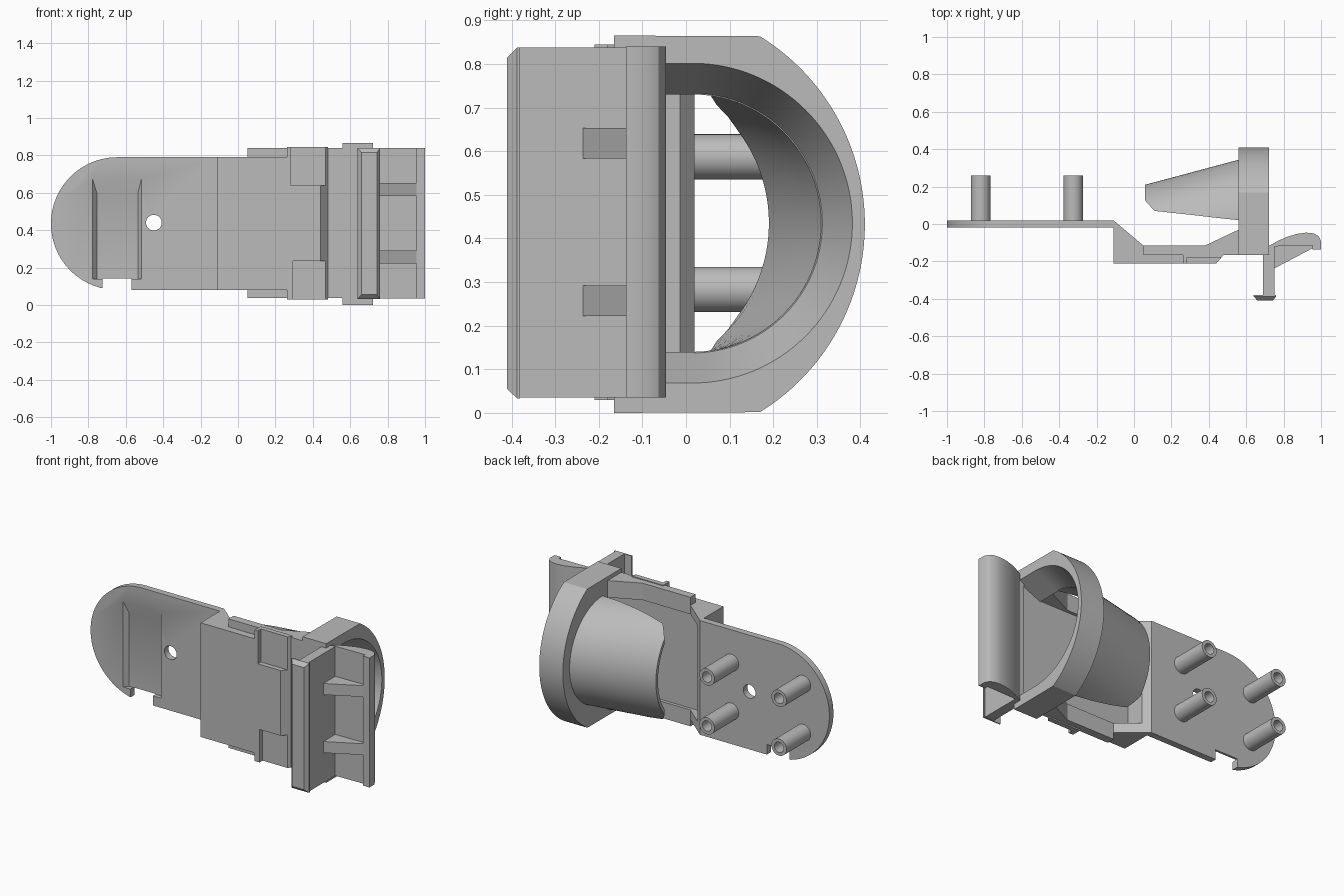
import bpy, bmesh, math
from mathutils import Vector

if "Cube" in bpy.data.objects:
    bpy.data.objects.remove(bpy.data.objects["Cube"])

GREY = (0.5, 0.5, 0.5, 1)
mat = bpy.data.materials.new("plain grey")
mat.use_nodes = True
mat.diffuse_color = GREY
mat.node_tree.nodes["Principled BSDF"].inputs["Base Color"].default_value = GREY

MID = 0.435   # height of the symmetry line


def loft(name, loops, cyclic=False):
    """Skin matching loops; cap the ends, or join last to first if cyclic."""
    bm = bmesh.new()
    rows = [[bm.verts.new(p) for p in loop] for loop in loops]
    n = len(rows[0])
    for a, b in zip(rows, rows[1:] + (rows[:1] if cyclic else [])):
        for i in range(n):
            j = (i + 1) % n
            bm.faces.new((a[i], a[j], b[j], b[i]))
    if not cyclic:
        bm.faces.new(rows[0])
        bm.faces.new(rows[-1])
    bmesh.ops.recalc_face_normals(bm, faces=bm.faces)
    mesh = bpy.data.meshes.new(name)
    bm.to_mesh(mesh)
    bm.free()
    ob = bpy.data.objects.new(name, mesh)
    bpy.context.collection.objects.link(ob)
    mesh.materials.append(mat)
    return ob


def prism(name, pts, axis, lo, hi):
    """Extrude a profile along x (pts are y,z), y (x,z) or z (x,y)."""
    def place(p, t):
        v = list(p)
        v.insert("xyz".index(axis), t)
        return Vector(v)
    return loft(name, [[place(p, t) for p in pts] for t in (lo, hi)])


def box(name, x, y, z):
    return prism(name, [(x[0], y[0]), (x[1], y[0]), (x[1], y[1]), (x[0], y[1])], "z", *z)


def rect(x0, x1, z0, z1, y):
    return [(x0, y, z0), (x1, y, z0), (x1, y, z1), (x0, y, z1)]


def arc(c, r, a0, a1, n):
    return [(c[0] + r * math.cos(a0 + (a1 - a0) * i / n),
             c[1] + r * math.sin(a0 + (a1 - a0) * i / n)) for i in range(n + 1)]


def boolean(ob, tool, op="DIFFERENCE"):
    mod = ob.modifiers.new("cut", "BOOLEAN")
    mod.operation, mod.object, mod.solver = op, tool, "EXACT"
    bpy.context.view_layer.objects.active = ob
    bpy.ops.object.modifier_apply(modifier=mod.name)
    bpy.data.objects.remove(tool)


def smooth(ob):
    bpy.ops.object.select_all(action="DESELECT")
    ob.select_set(True)
    bpy.context.view_layer.objects.active = ob
    bpy.ops.object.shade_smooth_by_angle(angle=math.radians(30))


PI = math.pi

# Rounded mounting plate with hole, edge notch and ramped finger recess
plate = prism("mounting_plate",
              arc((-0.645, MID), 0.355, PI / 2, 1.5 * PI, 48) + [(-0.11, 0.08), (-0.11, 0.79)],
              "y", -0.02, 0.02)
boolean(plate, prism("hole", arc((-0.45, MID + 0.005), 0.042, 0, 2 * PI, 32)[:-1], "y", -0.1, 0.1))
boolean(plate, box("notch", (-0.725, -0.57), (-0.1, 0.1), (0, 0.142)))
boolean(plate, loft("recess", [rect(-0.778, -0.516, 0.14, 0.675, -0.021),
                               rect(-0.755, -0.535, 0.14, 0.6, 0.006)]))
smooth(plate)

# Hollow standoffs on the back
for side, x in (("outer", -0.82), ("inner", -0.325)):
    for level, z in (("lower", 0.283), ("upper", 0.587)):
        loops = [[(px, y, pz) for px, pz in arc((x, z), r, 0, 2 * PI, 32)[:-1]]
                 for r, y in ((0.052, 0.01), (0.052, 0.258), (0.032, 0.258), (0.032, 0.02))]
        smooth(loft(f"{side}_{level}_standoff", loops))

# Central housing with its widened flanges
body = prism("housing", [(-0.11, 0.02), (0.05, -0.115), (0.38, -0.115), (0.56, -0.03),
                         (0.56, -0.165), (0.48, -0.165), (0.44, -0.21), (-0.11, -0.21)],
             "z", 0.08, 0.79)
boolean(body, prism("flange", [(0.05, -0.115), (0.38, -0.115), (0.56, -0.03),
                               (0.56, -0.165), (0.05, -0.165)], "z", 0.038, 0.84), "UNION")
boolean(body, prism("pad", [(0.262, -0.15), (0.48, -0.15), (0.48, -0.165), (0.44, -0.21),
                            (0.262, -0.21)], "z", 0.03, 0.845), "UNION")
boolean(body, box("upper_recess", (0.283, 0.468), (-0.3, -0.18), (0.64, 0.9)))
boolean(body, box("lower_recess", (0.295, 0.468), (-0.3, -0.18), (-0.1, 0.235)))
boolean(body, box("pocket", (-0.07, 0.6), (-0.135, 0.3), (0.14, 0.735)))

# D-shaped collar with a tapered opening
half = math.atan2(0.432, 0.266)
collar = prism("collar", [(-0.165, 0)] + arc((-0.096, 0.4325), 0.506, -half, half, 64)
               + [(-0.165, 0.865)], "x", 0.56, 0.722)


def opening(x, r):
    pts = [(-0.135, MID - r)] + arc((0.015, MID), r, -PI / 2, PI / 2, 64) + [(-0.135, MID + r)]
    return [(x, y, z) for y, z in pts]


boolean(collar, loft("opening_cutter", [opening(0.55, 0.291), opening(0.73, 0.37)]))
smooth(collar)

# Tapering half-round scoop behind the collar, trimmed along its lower edges
sections = []
for x, trim in ((0.06, 0.125), (0.085, 0.097), (0.11, 0.07), (0.22, 0.058),
                (0.34, 0.045), (0.45, 0.032), (0.565, 0.02)):
    t = (0.565 - x) / 0.505
    cy, r = 0.015 - 0.175 * t, 0.295 + 0.055 * t
    ro = r + 0.035 - 0.015 * t
    ai, ao = (math.acos((trim - cy) / q) for q in (r, ro))
    pts = arc((cy, MID), ro, -ao, ao, 48) + arc((cy, MID), r, ai, -ai, 48)
    sections.append([(x, y, z) for y, z in pts])
smooth(loft("scoop", sections))

# Latch wall with a bevelled cap
box("latch_wall", (0.69, 0.752), (-0.385, -0.118), (0.035, 0.838))
loft("latch_cap", [rect(0.64, 0.76, 0.033, 0.838, -0.38),
                   rect(0.64, 0.76, 0.033, 0.838, -0.387),
                   rect(0.66, 0.742, 0.055, 0.815, -0.41)])

# Curved grip and its two gussets
grip = prism("grip", [(0.72, -0.118), (0.77, -0.09), (0.82, -0.068), (0.87, -0.053),
                      (0.92, -0.046), (0.96, -0.05), (0.985, -0.063), (1.0, -0.09),
                      (1.0, -0.137), (0.955, -0.137), (0.955, -0.115), (0.72, -0.12)],
             "z", 0.035, 0.84)
smooth(grip)
for level, z in (("lower", 0.222), ("upper", 0.583)):
    prism(f"{level}_gusset", [(0.745, -0.24), (0.958, -0.128), (0.958, -0.11), (0.745, -0.11)],
          "z", z, z + 0.07)
